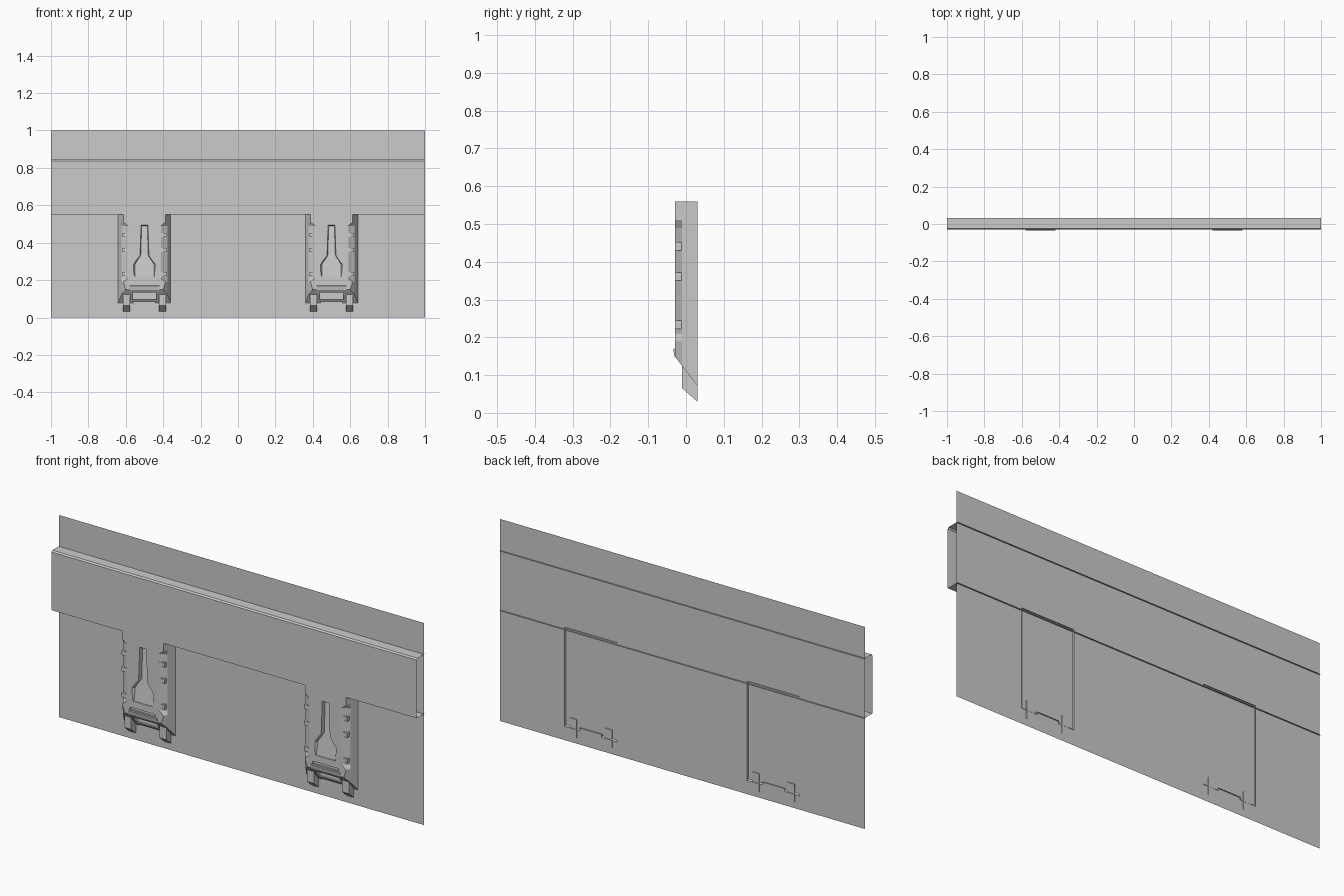
import bpy
import bmesh

cube = bpy.data.objects.get("Cube")
if cube:
    bpy.data.objects.remove(cube, do_unlink=True)

grey = bpy.data.materials.new("plain grey")
grey.use_nodes = True
grey.diffuse_color = (0.6, 0.6, 0.6, 1)
grey.node_tree.nodes["Principled BSDF"].inputs["Base Color"].default_value = (0.6, 0.6, 0.6, 1)


def loft(name, rings, closed=True, caps=True):
    """Bridge rings of equal point count, optionally capping both ends."""
    bm = bmesh.new()
    loops = [[bm.verts.new(p) for p in ring] for ring in rings]
    n = len(loops[0])
    for a, b in zip(loops, loops[1:]):
        for i in range(n if closed else n - 1):
            j = (i + 1) % n
            bm.faces.new((a[i], a[j], b[j], b[i]))
    if caps:
        bm.faces.new(loops[0][::-1])
        bm.faces.new(loops[-1])
    bmesh.ops.recalc_face_normals(bm, faces=bm.faces)
    mesh = bpy.data.meshes.new(name)
    bm.to_mesh(mesh)
    bm.free()
    mesh.materials.append(grey)
    obj = bpy.data.objects.new(name, mesh)
    bpy.context.collection.objects.link(obj)
    return obj


def extrude_x(name, profile, x0, x1, **kw):
    """Extrude a (y, z) profile along x."""
    return loft(name, [[(x, y, z) for y, z in profile] for x in (x0, x1)], **kw)


def box(name, x0, x1, y0, y1, z0, z1):
    return extrude_x(name, [(y0, z0), (y1, z0), (y1, z1), (y0, z1)], x0, x1)


def cut(target, cutter):
    cutter.hide_render = True
    mod = target.modifiers.new("cut", "BOOLEAN")
    mod.operation = "DIFFERENCE"
    mod.solver = "EXACT"
    mod.object = cutter
    bpy.context.view_layer.objects.active = target
    bpy.ops.object.modifier_apply(modifier=mod.name)
    bpy.data.objects.remove(cutter, do_unlink=True)


# Back panel sheet and the open channel running across it
extrude_x("back_panel", [(0.026, 0), (0.026, 1)], -1, 1, closed=False, caps=False)
channel = [(0.033, 0.845), (-0.024, 0.845), (-0.03, 0.838), (-0.03, 0.55), (0.033, 0.55)]
extrude_x("cross_channel", channel, -1, 1, closed=False, caps=False)


def body_ring(cx, z, front, slope=0):
    """Horizontal section of a bracket, tilted down to the back by slope."""
    half = [(0.143, 0.031), (0.122, -0.01), (front, -0.0295)]
    pts = half + [(-x, y) for x, y in reversed(half)]
    return [(cx + x, y, z - slope * (y + 0.03)) for x, y in pts]


def keyhole_cutter(cx):
    """Bottle-shaped recess with tapered walls and a rising floor."""
    half = [(0.02, 0.5), (0.027, 0.33), (0.068, 0.28), (0.068, 0.21)]
    pts = half + [(-x, z) for x, z in reversed(half)]
    front = [(cx + x, -0.045, z) for x, z in pts]
    floor = []
    for x, z in pts:
        depth = -0.01 if z > 0.3 else -0.016 if z > 0.25 else -0.027
        floor.append((cx + x * 0.75, depth, 0.35 + (z - 0.35) * 0.93))
    return loft("keyhole_cutter", [front, floor])


def bracket(cx, side):
    # Tapered body with chamfered flanks
    levels = [(0.56, 0.113), (0.51, 0.113), (0.49, 0.088), (0.21, 0.088), (0.19, 0.113)]
    rings = [body_ring(cx, z, w) for z, w in levels]
    rings.append(body_ring(cx, 0.15, 0.1, slope=1.3))
    body = loft(side + "_bracket_body", rings)

    # Keyhole, lower slot, notch and front groove
    cut(body, keyhole_cutter(cx))
    cut(body, box("slot_cutter", cx - 0.065, cx + 0.065, -0.05, 0.02, 0.097, 0.133))
    cut(body, box("notch_cutter", cx - 0.06, cx + 0.06, -0.05, 0.05, 0.04, 0.085))
    cut(body, box("groove_cutter", cx - 0.07, cx + 0.07, -0.05, -0.022, 0.172, 0.185))

    # Open the back of the shell
    bm = bmesh.new()
    bm.from_mesh(body.data)
    back = [f for f in bm.faces if all(v.co.y > 0.0305 for v in f.verts)]
    bmesh.ops.delete(bm, geom=back, context="FACES")
    bm.to_mesh(body.data)
    bm.free()

    # Lip across the lower edge
    lip = [(-0.031, 0.17), (-0.034, 0.168), (-0.03, 0.148), (-0.024, 0.15)]
    extrude_x(side + "_bracket_lip", lip, cx - 0.08, cx + 0.08)

    # Feet and flank ribs on both sides
    foot = [(-0.01, 0.128), (-0.01, 0.065), (0.03, 0.03), (0.03, 0.12)]
    for s in (-1, 1):
        extrude_x(side + "_bracket_foot", foot, cx + s * 0.078, cx + s * 0.115)
        for z in (0.222, 0.35, 0.43):
            box(side + "_flank_rib", cx + s * 0.084, cx + s * 0.118,
                -0.029, -0.006, z, z + 0.022)


bracket(-0.5, "right")
bracket(0.5, "left")
